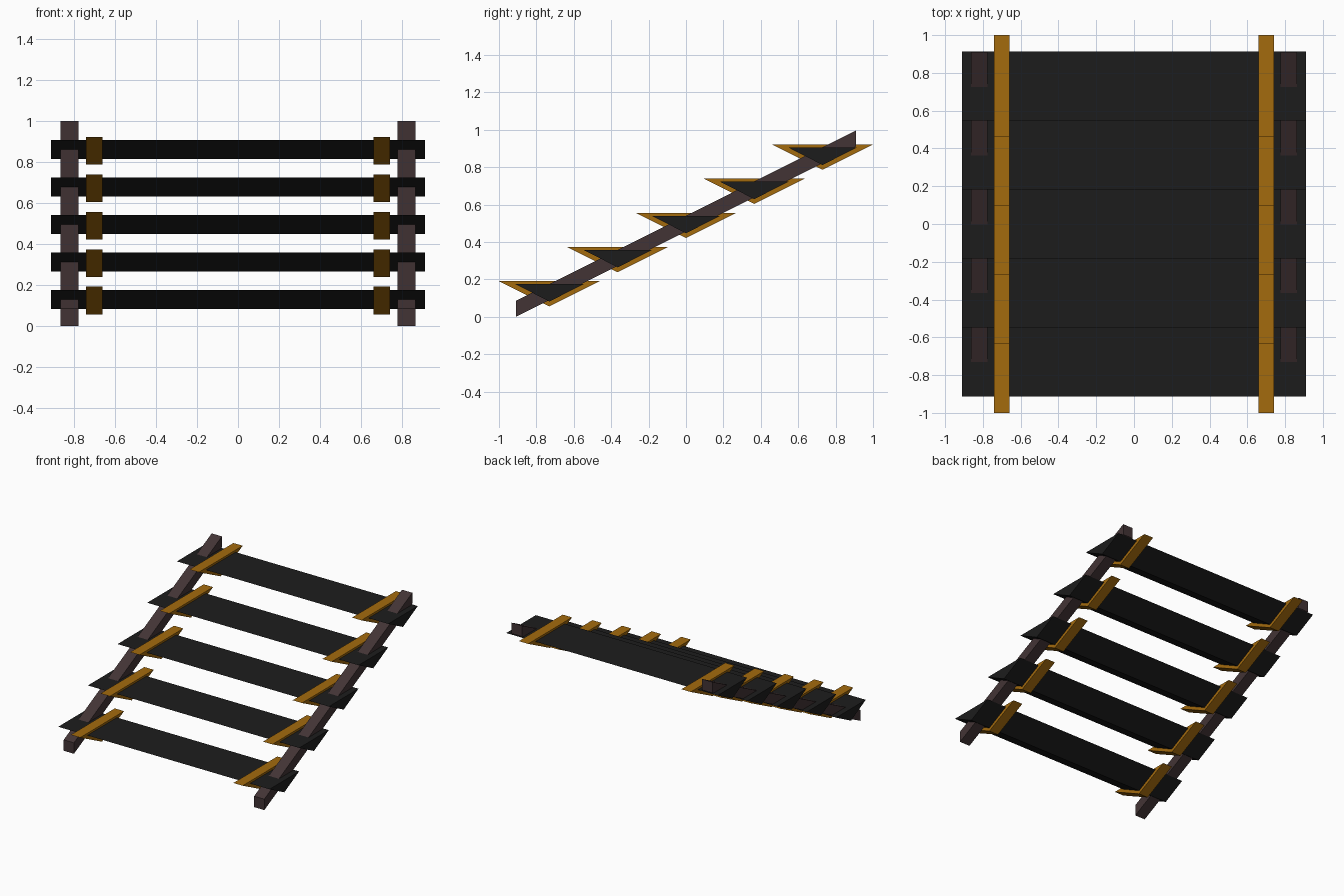
import bpy, bmesh

if "Cube" in bpy.data.objects:
    bpy.data.objects.remove(bpy.data.objects["Cube"])


def material(name, rgb):
    m = bpy.data.materials.new(name)
    m.diffuse_color = (*rgb, 1)
    m.use_nodes = True
    m.node_tree.nodes["Principled BSDF"].inputs["Base Color"].default_value = m.diffuse_color
    return m


def prism(name, profile, x0, x1, mat):
    """Extrude a (y, z) profile from x0 to x1."""
    bm = bmesh.new()
    face = bm.faces.new([bm.verts.new((x0, y, z)) for y, z in profile])
    ext = bmesh.ops.extrude_face_region(bm, geom=[face])
    moved = [g for g in ext["geom"] if isinstance(g, bmesh.types.BMVert)]
    bmesh.ops.translate(bm, verts=moved, vec=(x1 - x0, 0, 0))
    bmesh.ops.recalc_face_normals(bm, faces=bm.faces)
    me = bpy.data.meshes.new(name)
    bm.to_mesh(me)
    bm.free()
    me.materials.append(mat)
    ob = bpy.data.objects.new(name, me)
    bpy.context.collection.objects.link(ob)
    return ob


rail_mat = material("rail_brown", (0.055, 0.034, 0.036))
step_mat = material("step_black", (0.012, 0.012, 0.012))
band_mat = material("band_gold", (0.37, 0.145, 0.004))

# Sloping side rails with upright ends
rail = [(-0.91, 0), (0.91, 0.912), (0.91, 0.997), (-0.91, 0.085)]
for side, x in (("left", -0.82), ("right", 0.82)):
    prism(f"{side}_rail", rail, x - 0.044, x + 0.044, rail_mat)

for i in range(-2, 3):
    y, z = 0.365 * i, 0.1825 * i
    # Wedge-shaped tread
    tread = [(y - 0.182, z + 0.54), (y + 0.182, z + 0.54), (y, z + 0.447)]
    prism(f"tread_{i + 3}", tread, -0.91, 0.91, step_mat)
    # Gold wedge bands around the tread
    band = [(y - 0.27, z + 0.556), (y + 0.27, z + 0.556), (y, z + 0.421)]
    for side, x in (("left", -0.7), ("right", 0.7)):
        prism(f"{side}_band_{i + 3}", band, x - 0.04, x + 0.04, band_mat)
